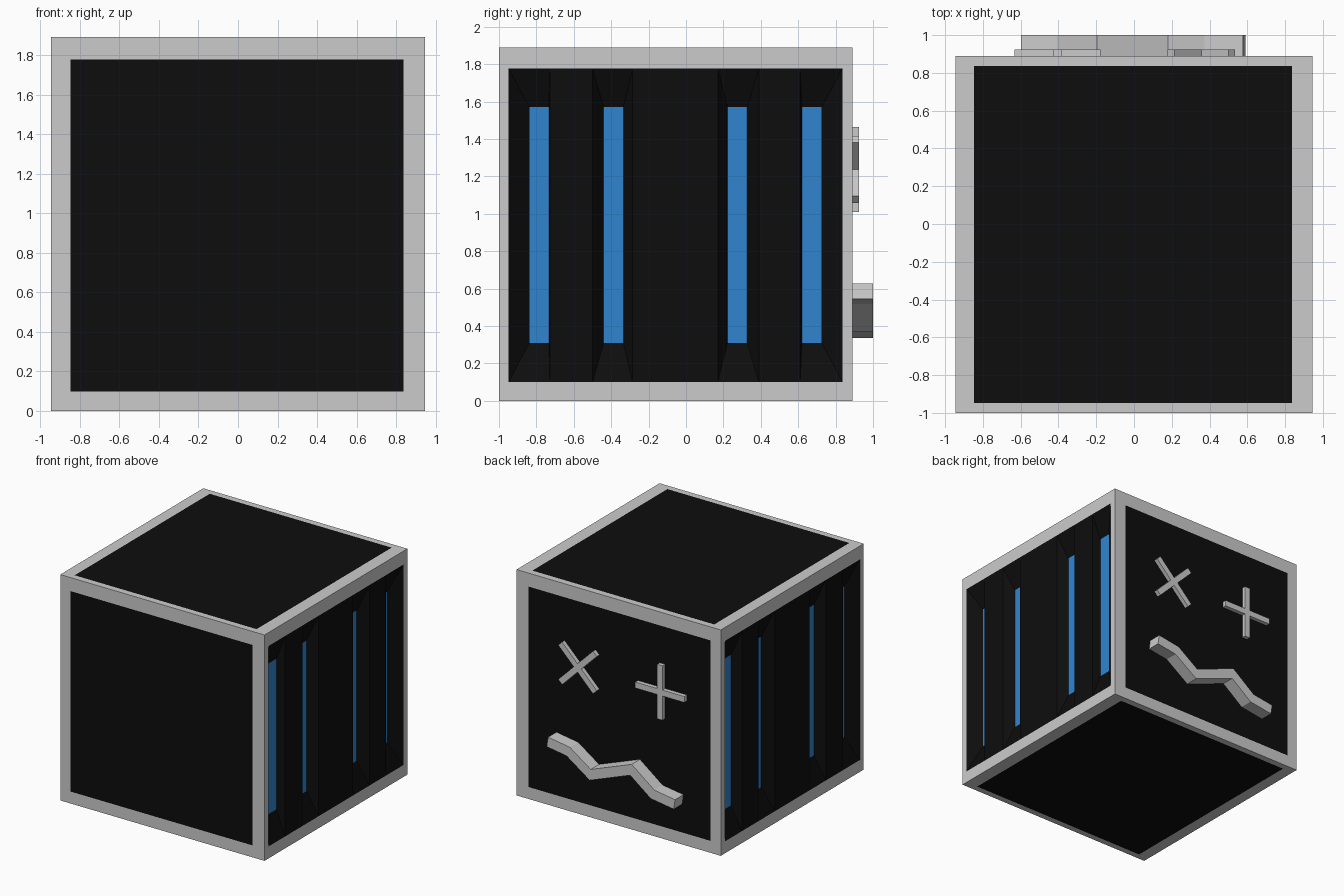
import bpy, bmesh
from mathutils import Vector, Matrix
from math import radians

if "Cube" in bpy.data.objects:
    bpy.data.objects.remove(bpy.data.objects["Cube"])


def material(name, rgb):
    m = bpy.data.materials.new(name)
    m.diffuse_color = (*rgb, 1)
    m.use_nodes = True
    m.node_tree.nodes["Principled BSDF"].inputs["Base Color"].default_value = m.diffuse_color
    return m


BLACK = material("black_panel", (0.004, 0.004, 0.004))
BLUE = material("blue_glow", (0.03, 0.235, 0.63))


def finish(name, bm, mats=()):
    bmesh.ops.remove_doubles(bm, verts=bm.verts[:], dist=1e-5)
    bmesh.ops.recalc_face_normals(bm, faces=bm.faces[:])
    me = bpy.data.meshes.new(name)
    bm.to_mesh(me)
    bm.free()
    for m in mats:
        me.materials.append(m)
    ob = bpy.data.objects.new(name, me)
    bpy.context.collection.objects.link(ob)
    return ob


# Overall box limits and the limits of the inset panels, per axis
LO, HI = (-0.945, -1.0, 0.0), (0.945, 0.89, 1.89)
PLO, PHI = (-0.848, -0.948, 0.10), (0.836, 0.837, 1.777)
DEPTH = 0.075
Z_LO, Z_HI = 0.31, 1.57

body = bmesh.new()


def rect(a0, a1, b0, b1):
    return [(a0, b0), (a1, b0), (a1, b1), (a0, b1)]


def add(points, mat):
    f = body.faces.new([body.verts.new(p) for p in points])
    f.material_index = mat


def loft(outer, inner, mat):
    for i in range(4):
        j = (i + 1) % 4
        add([outer[i], outer[j], inner[j], inner[i]], mat)


def grooved_panel(put, grooves):
    """Flat ribs between tapered grooves, each with a blue floor."""
    y = PLO[1]
    for y0, y1, f0, f1 in grooves:
        if y0 - y > 1e-4:
            add([put(p) for p in rect(y, y0, PLO[2], PHI[2])], 1)
        rim = [put(p) for p in rect(y0, y1, PLO[2], PHI[2])]
        floor = [put(p, DEPTH) for p in rect(f0, f1, Z_LO, Z_HI)]
        loft(rim, floor, 1)
        add(floor, 2)
        y = y1


# Groove rim start, rim end, floor start, floor end along y
RIMS = [(PLO[1], -0.728), (-0.5, -0.285), (0.17, 0.39), (0.61, PHI[1])]
FLOORS = {
    1: [(-0.838, -0.733), (-0.44, -0.335), (0.222, 0.327), (0.62, 0.725)],
    -1: [(-0.85, -0.745), (-0.45, -0.345), (0.25, 0.355), (0.65, 0.755)],
}

# Six framed sides: grey border, then a flat or grooved black panel
for axis in range(3):
    a, b = [i for i in range(3) if i != axis]
    for side in (-1, 1):
        def put(p, depth=0.0):
            v = [0.0, 0.0, 0.0]
            v[axis] = (HI if side > 0 else LO)[axis] - side * depth
            v[a], v[b] = p
            return v
        outer = [put(p) for p in rect(LO[a], HI[a], LO[b], HI[b])]
        inner = [put(p) for p in rect(PLO[a], PHI[a], PLO[b], PHI[b])]
        loft(outer, inner, 0)
        if axis == 0:
            grooved_panel(put, [r + f for r, f in zip(RIMS, FLOORS[side])])
        else:
            add(inner, 1)

grey = material("grey_frame", (0.8, 0.8, 0.8))
finish("framed_cube", body, (grey, BLACK, BLUE))


# Cross shaped eyes: one outline, extruded out of the back face
def eye(name, x, angle):
    r, w = 0.2275, 0.025
    quarter = [(r, -w), (r, w), (w, w)]
    bm = bmesh.new()
    verts = []
    for k in range(4):
        rot = Matrix.Rotation(radians(90 * k + angle), 2)
        for p in quarter:
            q = rot @ Vector(p)
            verts.append(bm.verts.new((x + q.x, 0.885, 1.2375 + q.y)))
    extrude_back(bm, bm.faces.new(verts), 0.925)
    finish(name, bm)


def extrude_back(bm, face, y):
    ext = bmesh.ops.extrude_face_region(bm, geom=[face], use_keep_orig=True)
    for v in ext["geom"]:
        if isinstance(v, bmesh.types.BMVert):
            v.co.y = y


eye("plus_eye", -0.405, 0)
eye("x_eye", 0.357, 45)

# Zigzag mouth: mitred band around a centre line, extruded
path = [Vector(p) for p in [(0.583, 0.587), (0.39, 0.557), (0.187, 0.417),
                            (-0.19, 0.56), (-0.39, 0.408), (-0.593, 0.378)]]
half = 0.042
dirs = [(q - p).normalized() for p, q in zip(path, path[1:])]
normals = [Vector((d.y, -d.x)) for d in dirs]
upper, lower = [], []
for i, p in enumerate(path):
    n0, n1 = normals[max(i - 1, 0)], normals[min(i, len(normals) - 1)]
    n = (n0 + n1).normalized()
    off = n * (half / n.dot(n0))
    upper.append(p + off)
    lower.append(p - off)
bm = bmesh.new()
ring = [bm.verts.new((p.x, 0.885, p.y)) for p in upper + lower[::-1]]
extrude_back(bm, bm.faces.new(ring), 1.0)
finish("zigzag_mouth", bm)
